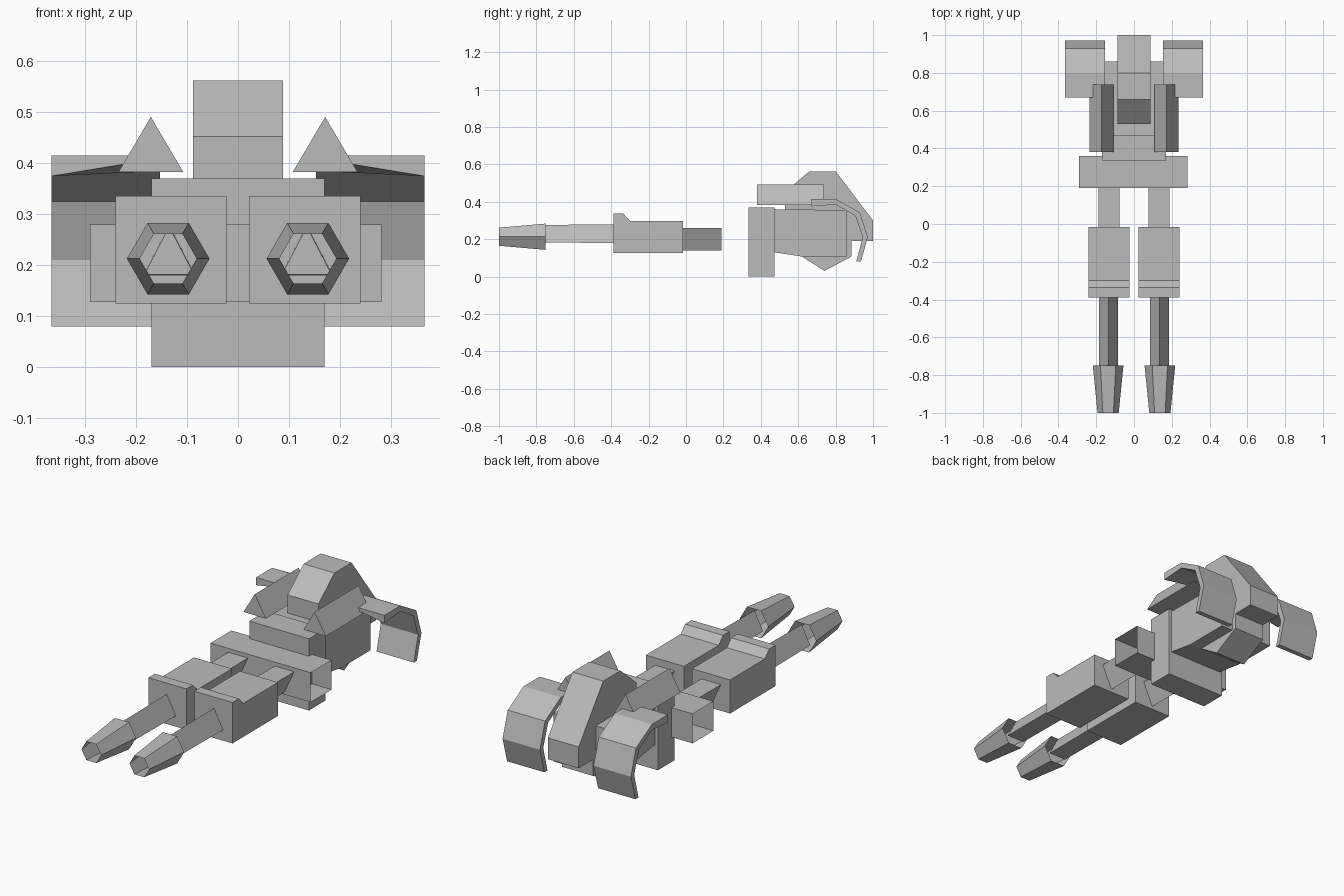
import bpy, bmesh, math

cube = bpy.data.objects.get("Cube")
if cube:
    bpy.data.objects.remove(cube, do_unlink=True)

grey = bpy.data.materials.new("plain_grey")
grey.use_nodes = True
COLOUR = (0.5, 0.5, 0.5, 1)
grey.diffuse_color = COLOUR
grey.node_tree.nodes["Principled BSDF"].inputs["Base Color"].default_value = COLOUR


def loft(name, start, end, caps=True, closed_normals=True):
    """Join two matching rings of points into a flat-faced solid or open tube."""
    bm = bmesh.new()
    a = [bm.verts.new(p) for p in start]
    b = [bm.verts.new(p) for p in end]
    n = len(a)
    for i in range(n):
        j = (i + 1) % n
        bm.faces.new((a[i], a[j], b[j], b[i]))
    if caps:
        bm.faces.new(a[::-1])
        bm.faces.new(b)
    bmesh.ops.recalc_face_normals(bm, faces=bm.faces)
    mesh = bpy.data.meshes.new(name)
    bm.to_mesh(mesh)
    bm.free()
    mesh.materials.append(grey)
    obj = bpy.data.objects.new(name, mesh)
    bpy.context.collection.objects.link(obj)
    return obj


def slab(name, profile, x0, x1, caps=True):
    """Extrude a (y, z) side profile across x."""
    return loft(name, [(x0, y, z) for y, z in profile],
                [(x1, y, z) for y, z in profile], caps)


def rod(name, sides, x, z, y0, r0, y1, r1, turn=0.0, squash=1.0, caps=True):
    """Regular-sided rod along y, radius r0 to r1."""
    def ring(y, r):
        angles = [turn + math.tau * i / sides for i in range(sides)]
        return [(x + r * squash * math.cos(t), y, z + r * math.sin(t)) for t in angles]
    return loft(name, ring(y0, r0), ring(y1, r1), caps)


def rect(y0, y1, z0, z1):
    return [(y0, z0), (y1, z0), (y1, z1), (y0, z1)]


UP = math.pi / 2

# Chest plate, waist tube with open ends, head block
slab("chest_plate", rect(0.335, 0.472, 0, 0.37), -0.17, 0.17)
slab("waist_tube", rect(0.19, 0.36, 0.128, 0.28), -0.29, 0.282, caps=False)
slab("head_block", [(0.47, 0.13), (0.62, 0.107), (0.86, 0.107), (0.86, 0.355), (0.47, 0.36)],
     -0.155, 0.155)

# Central crest running over the head and down to the chin
slab("head_crest", [(0.53, 0.34), (0.53, 0.453), (0.66, 0.563), (0.80, 0.563), (1.0, 0.30),
                    (1.0, 0.19), (0.885, 0.19), (0.885, 0.107), (0.74, 0.03), (0.62, 0.107)],
     -0.088, 0.088)

shin_profile = [(-0.388, 0.125), (-0.016, 0.125), (-0.016, 0.298), (-0.30, 0.298),
                (-0.335, 0.336), (-0.388, 0.336)]
wing_profile = [(0.67, 0.415), (0.80, 0.415), (0.93, 0.342), (0.972, 0.21), (0.935, 0.08),
                (0.91, 0.08), (0.945, 0.21), (0.905, 0.325), (0.80, 0.385), (0.67, 0.375)]

for side, s in (("left", 1), ("right", -1)):
    # Leg: muzzle, barrel, box and thigh link
    rod(side + "_muzzle", 6, s * 0.137, 0.213, -1.0, 0.056, -0.75, 0.081, caps=False)
    rod(side + "_barrel", 3, s * 0.135, 0.213, -0.75, 0.063, -0.38, 0.066, UP, 0.9)
    slab(side + "_leg_box", shin_profile, s * 0.023, s * 0.24)
    rod(side + "_thigh_link", 3, s * 0.132, 0.22, -0.02, 0.08, 0.19, 0.08, -UP, 0.8)

    # Horn beside the crest
    rod(side + "_horn", 3, s * 0.171, 0.419, 0.38, 0.072, 0.738, 0.072, UP, 1.02)

    # Curved wing, with its front lip thinning towards the head
    wing = slab(side + "_wing", wing_profile, s * 0.153, s * 0.366)
    wing.data.vertices[len(wing_profile) - 1].co.z = 0.41
